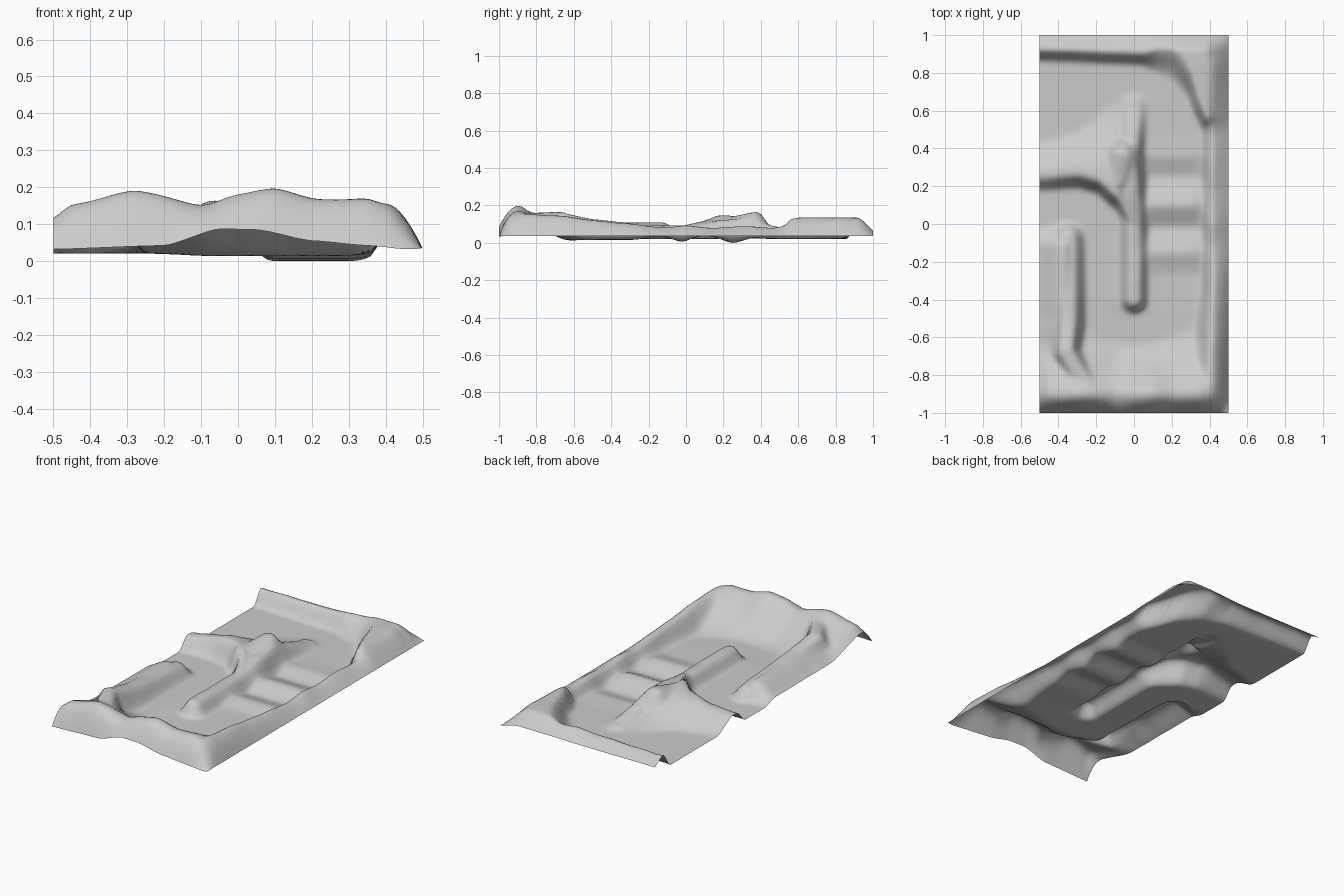
import bpy, bmesh, math
from mathutils import Vector, noise

if "Cube" in bpy.data.objects:
    bpy.data.objects.remove(bpy.data.objects["Cube"])

NX, NY = 64, 128


def ss(t):
    t = max(0.0, min(1.0, t))
    return t * t * (3 - 2 * t)


def curve(pts, x):
    """Eased interpolation through (x, value) pairs."""
    if x <= pts[0][0]:
        return pts[0][1]
    for (a, va), (b, vb) in zip(pts, pts[1:]):
        if x <= b:
            t = (x - a) / (b - a)
            return va + (vb - va) * 0.5 * (ss(t) + t)
    return pts[-1][1]


def wall(x, y, pts, flat, slope):
    """Rounded wall along (x, y, height) points."""
    best = 0.0
    for a, b in zip(pts, pts[1:]):
        dx, dy = b[0] - a[0], b[1] - a[1]
        t = ((x - a[0]) * dx + (y - a[1]) * dy) / (dx * dx + dy * dy)
        t = max(0.0, min(1.0, t))
        d = math.hypot(x - a[0] - t * dx, y - a[1] - t * dy)
        best = max(best, (a[2] + t * (b[2] - a[2])) * (1 - ss((d - flat) / slope)))
    return best


def blend(parts, k=.02):
    """Soft maximum so neighbouring banks flow together."""
    h = 0.0
    for p in parts:
        d = max(k - abs(h - p), 0) / k
        h = max(h, p) + d * d * k * .25 * min(1, min(h, p) / k)
    return h


# Rim edges and crest lines
FRONT_EDGE = [(-.5, .035), (-.2, .045), (-.05, .09), (.05, .088), (.2, .058), (.35, .045), (.5, .03)]
FRONT_TOP = [(-.5, .12), (-.45, .158), (-.28, .196), (-.1, .162), (0, .193), (.1, .21), (.21, .18),
             (.35, .182), (.42, .157), (.5, .05)]
RIGHT_TOP = [(-1, .15), (-.85, .17), (-.65, .16), (-.5, .135), (-.35, .117), (-.12, .09), (0, .108),
             (.12, .1), (.3, .11), (.47, .1), (.6, .14), (.85, .155), (1, .06)]
BUMPS = [(-.7, -.008), (-.4, -.004), (-.27, -.004), (-.15, .022), (-.02, -.016), (.1, .03),
         (.25, -.022), (.36, .006), (.48, 0)]
CENTRE = [(0, -.4, .075), (0, 0, .07), (-.01, .2, .1), (-.02, .33, .115), (-.01, .46, .07), (0, .62, .02)]
PEAK = [(-.09, .24, .12), (-.06, .36, .142)]
LEFT = [(-.35, -.08, .07), (-.345, -.3, .085), (-.345, -.5, .105), (-.36, -.68, .145), (-.25, -.86, .14)]
BACK_INNER = [(-.5, .89), (.03, .87), (.18, .8), (.29, .7), (.34, .58), (.38, .5)]
HILL_LINE = [(-.5, .25), (-.3, .265), (-.2, .24), (-.1, .16), (-.03, .05), (.03, -.02)]
HILL_TOP = [(-.5, .07), (-.35, .09), (-.25, .112), (-.1, .125), (-.03, .09), (.04, .06)]
HILL_END = [(-.5, .42), (-.3, .48), (-.1, .65), (0, .7)]


def height(x, y):
    # rolling bumps only on the right lane
    lane = ss((x - .02) / .08) * ss((.42 - x) / .12)
    if y < -.4:
        lane = max(lane, ss((-.4 - y) / .1) * ss((x + .25) / .2))
    floor = .023 + curve(BUMPS, y) * lane
    base = .024
    parts = [wall(x, y, CENTRE, .025, .055), wall(x, y, PEAK, .025, .11)]
    # left wall with shoulder running out to the border
    left = wall(x, y, LEFT, .028, .07)
    if x < -.35 and y < .05:
        left = max(left, (.02 + .07 * ss((x + .53) / .16)) * ss((.0 - y) / .12))
    parts.append(left)
    # hill: steep to the front, gentle to the back
    ry = curve(HILL_LINE, x)
    if y > ry:
        f = 1 - ss((y - ry - .02) / (curve(HILL_END, x) - ry))
    else:
        f = 1 - ss((ry - y) / .085)
    parts.append(curve(HILL_TOP, x) * f * (1 - ss((x - .01) / .06)))
    # right bank
    crest = curve(RIGHT_TOP, y) - base
    inner = curve([(-1, .22), (-.8, .25), (-.6, .31), (-.3, .355), (1, .36)], y)
    parts.append(crest * ss((x - inner) / (.415 - inner)))
    # back wall and its sweeping right corner
    by = curve(BACK_INNER, x)
    slope = .075 + .13 * ss((x - .03) / .15) - .1 * ss((x - .25) / .1)
    parts.append((.085 + .03 * ss((x + .1) / .4)) * ss((y - by + .035) / slope))
    # banked front bowl, wrapping forward at both ends
    top = curve(FRONT_TOP, x) - base
    start = -.62 + .16 * min(1, (abs(x) / .4) ** 2)
    t = max(0, min(1, (start - y) / (start + .88)))
    parts.append(top * (.6 * t ** 1.8 + .4 * ss(t)))
    bump = blend(parts)
    grain = noise.noise(Vector((x * 9, y * 9, 2)))
    z = floor + bump + .004 * grain * min(1, bump / .04)
    # outer rims fall away
    if y < -.9:
        e = curve(FRONT_EDGE, x)
        z = e + (z - e) * (1 - ((-.9 - y) / .1) ** 2)
    if y > .92:
        z = .055 + (z - .055) * (1 - .85 * ((y - .92) / .08) ** 1.2)
    rim = .4 - .015 * ss((y + .1) / .3)
    if x > rim:
        power = 1.7 - .5 * ss((y + .2) / .3)
        z = .038 + (z - .038) * (1 - ((x - rim) / (.5 - rim)) ** power)
    return max(.002, z)


# Terrain sheet
bm = bmesh.new()
bmesh.ops.create_grid(bm, x_segments=NX, y_segments=NY, size=1)
for v in bm.verts:
    v.co.x *= .5
    v.co.z = height(v.co.x, v.co.y)
for _ in range(2):
    inner_verts = [v for v in bm.verts if not v.is_boundary]
    bmesh.ops.smooth_vert(bm, verts=inner_verts, factor=.4, use_axis_z=True)
low = min(v.co.z for v in bm.verts)
for v in bm.verts:
    v.co.z -= low
for f in bm.faces:
    f.smooth = True
mesh = bpy.data.meshes.new("track_terrain")
bm.to_mesh(mesh)
bm.free()
terrain = bpy.data.objects.new("track_terrain", mesh)
bpy.context.collection.objects.link(terrain)
